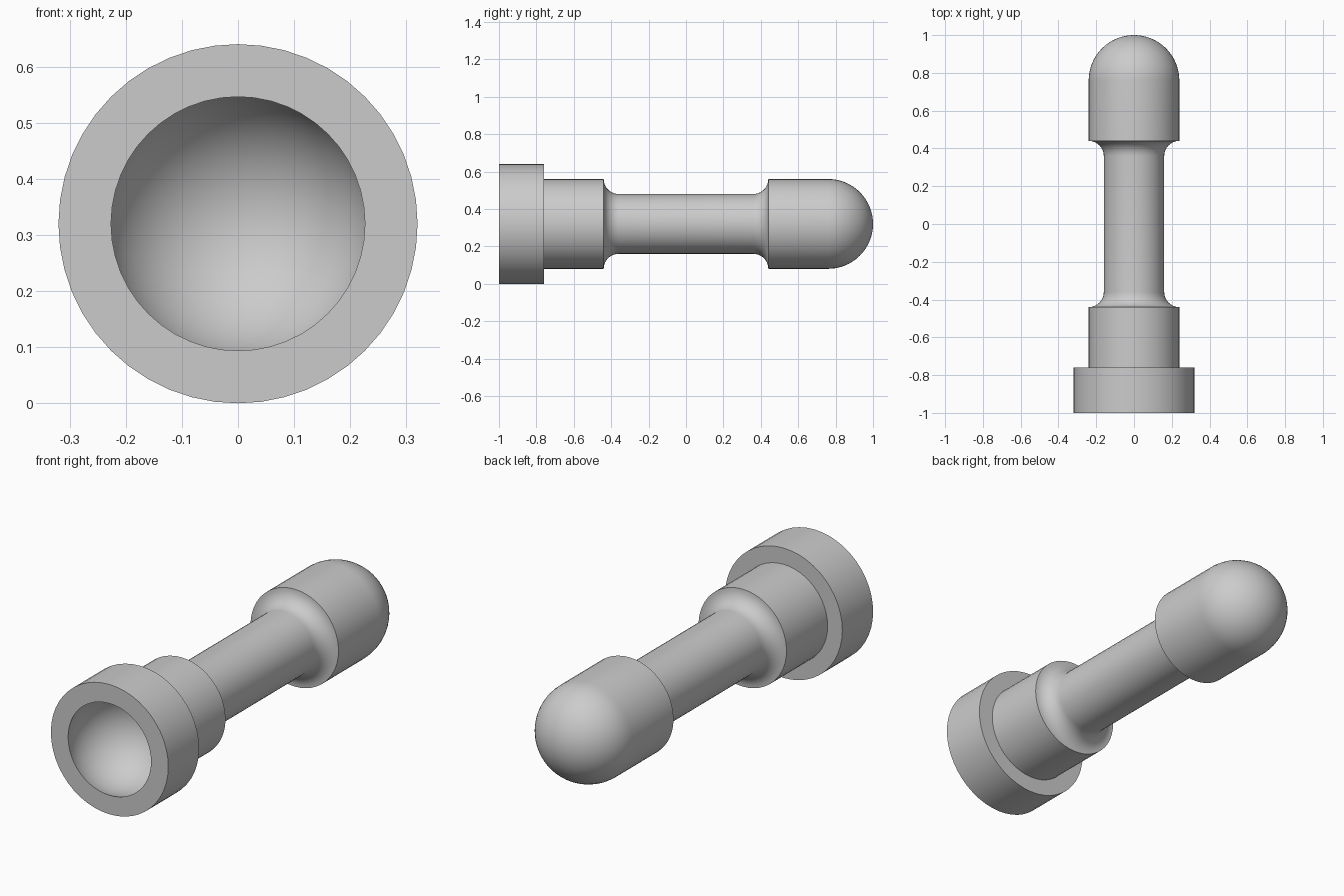
import bpy
import bmesh
from math import sin, cos, pi, radians, asin
from mathutils import Matrix, Vector

cube = bpy.data.objects.get("Cube")
if cube:
    bpy.data.objects.remove(cube, do_unlink=True)

SEGMENTS = 48
UNIT = 0.08            # fillet radius and socket offset
FLANGE, BODY, SHAFT = 4 * UNIT, 3 * UNIT, 2 * UNIT

grey = bpy.data.materials.new("plain grey")
grey.use_nodes = True
colour = (0.6, 0.6, 0.6, 1)
grey.diffuse_color = colour
grey.node_tree.nodes["Principled BSDF"].inputs["Base Color"].default_value = colour


def arc(centre, radius, start, end, steps):
    """Points (y, r) on an arc; angle 0 points along +y."""
    angles = [start + (end - start) * i / steps for i in range(steps + 1)]
    return [(centre[0] + radius * cos(a), centre[1] + radius * sin(a)) for a in angles]


def lathe(name, profile):
    """Revolve a profile of (y, r) points about the lengthwise axis."""
    bm = bmesh.new()
    verts = [bm.verts.new((max(r, 0), y, 0)) for y, r in profile]
    edges = [bm.edges.new(pair) for pair in zip(verts, verts[1:])]
    bmesh.ops.spin(bm, geom=verts + edges, cent=(0, 0, 0), axis=(0, 1, 0),
                   angle=2 * pi, steps=SEGMENTS)
    bmesh.ops.remove_doubles(bm, verts=bm.verts, dist=0.0001)
    bmesh.ops.recalc_face_normals(bm, faces=bm.faces)
    bmesh.ops.transform(bm, matrix=Matrix.Translation(Vector((0, 0, FLANGE))), verts=bm.verts)
    mesh = bpy.data.meshes.new(name)
    bm.to_mesh(mesh)
    bm.free()
    mesh.materials.append(grey)
    obj = bpy.data.objects.new(name, mesh)
    bpy.context.collection.objects.link(obj)
    bpy.ops.object.select_all(action="DESELECT")
    obj.select_set(True)
    bpy.context.view_layer.objects.active = obj
    bpy.ops.object.shade_smooth_by_angle(angle=radians(30))
    return obj


# Ball socket, deeper than a hemisphere, opening at the front
mouth = pi - asin((BODY ** 2 - UNIT ** 2) ** 0.5 / BODY)
socket = arc((-1 + UNIT, 0), BODY, 0, mouth, 20)

# Flange and rear collar with a concave fillet down to the shaft
collar = [(-1, FLANGE), (-0.76, FLANGE), (-0.76, BODY)]
front_fillet = arc((-0.36, BODY), UNIT, pi, 1.5 * pi, 10)

# Matching fillet, then the cylindrical head with a domed end
rear_fillet = arc((0.36, BODY), UNIT, 1.5 * pi, 2 * pi, 10)
dome = arc((0.76, 0), BODY, pi / 2, 0, 16)

lathe("socket_and_ball_link", socket + collar + front_fillet + rear_fillet + dome)
